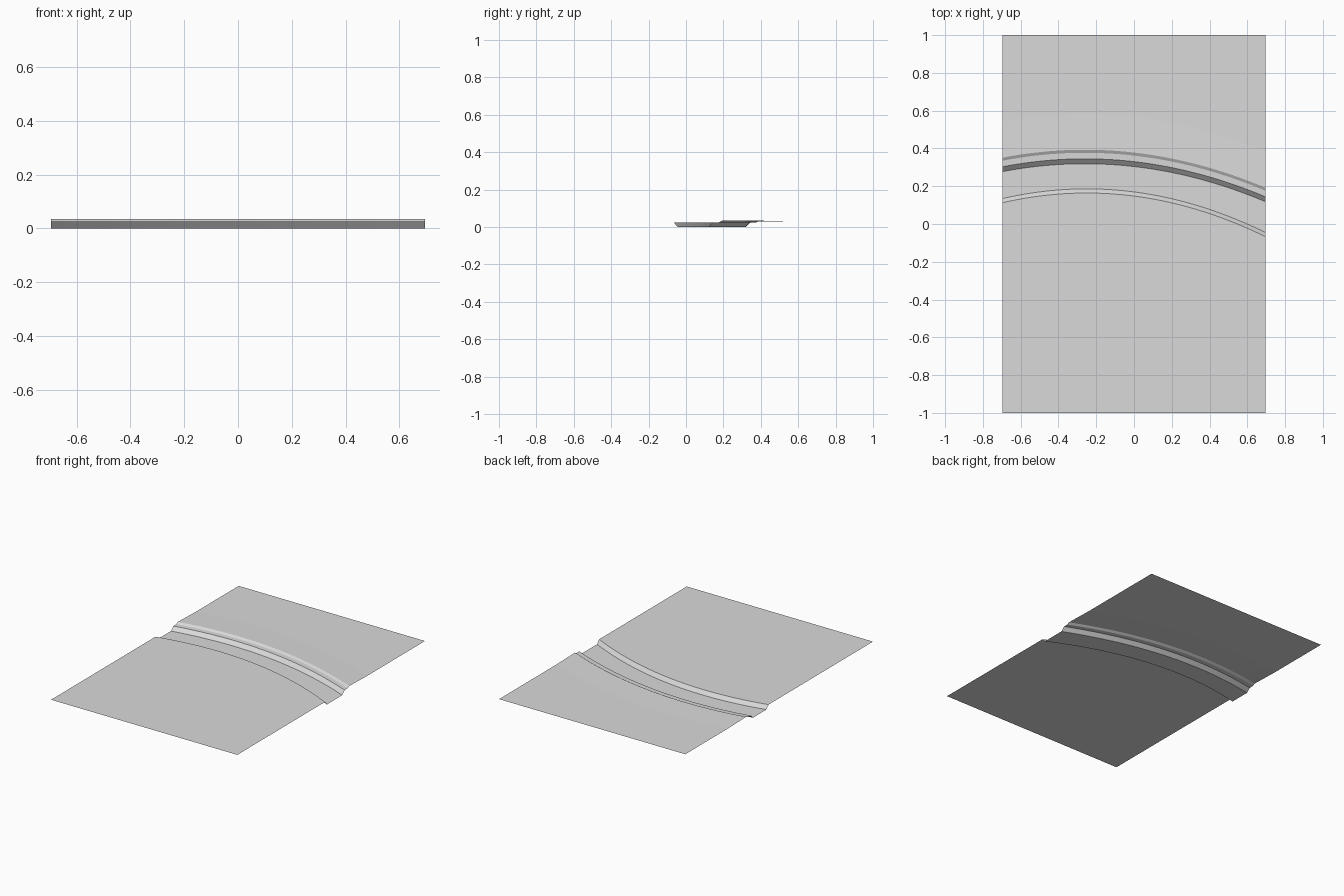
import bpy

# Remove the default cube only
cube = bpy.data.objects.get("Cube")
if cube:
    bpy.data.objects.remove(cube, do_unlink=True)

HALF_X, HALF_Y = 0.695, 1.0
COLUMNS = 56
FRONT_Z, BACK_Z, CREST_Z = 0.025, 0.029, 0.034

# Ground colour
ground = bpy.data.materials.new("light_grey_ground")
ground.use_nodes = True
colour = (0.7, 0.7, 0.7, 1)
ground.diffuse_color = colour
ground.node_tree.nodes["Principled BSDF"].inputs["Base Color"].default_value = colour


def near_bank(x):
    """Centre line of the lip on the front side of the channel."""
    return 0.176 - 0.258 * (x + 0.25) ** 2


def far_bank(x):
    """Centre line of the steep rise on the back side of the channel."""
    return 0.333 - 0.22 * (x + 0.26) ** 2


def section(x):
    """Cross-section from front to back: plain, channel, ledge, crest, plain."""
    n, f = near_bank(x), far_bank(x)
    return [
        (x, -HALF_Y, FRONT_Z),
        (x, n - 0.012, FRONT_Z),
        (x, n + 0.010, 0),
        (x, f - 0.014, 0),
        (x, f + 0.012, 0.024),
        (x, f + 0.044, 0.025),
        (x, f + 0.060, CREST_Z),
        (x, f + 0.250, BACK_Z),
        (x, HALF_Y, BACK_Z),
    ]


# Sweep the section across the width into one open sheet
verts, faces = [], []
for i in range(COLUMNS + 1):
    verts += section(-HALF_X + 2 * HALF_X * i / COLUMNS)
rows = len(verts) // (COLUMNS + 1)
for i in range(COLUMNS):
    for j in range(rows - 1):
        a = i * rows + j
        faces.append((a, a + rows, a + rows + 1, a + 1))

mesh = bpy.data.meshes.new("terrain_sheet")
mesh.from_pydata(verts, [], faces)
mesh.materials.append(ground)
mesh.update()
terrain = bpy.data.objects.new("terrain_sheet", mesh)
bpy.context.collection.objects.link(terrain)
